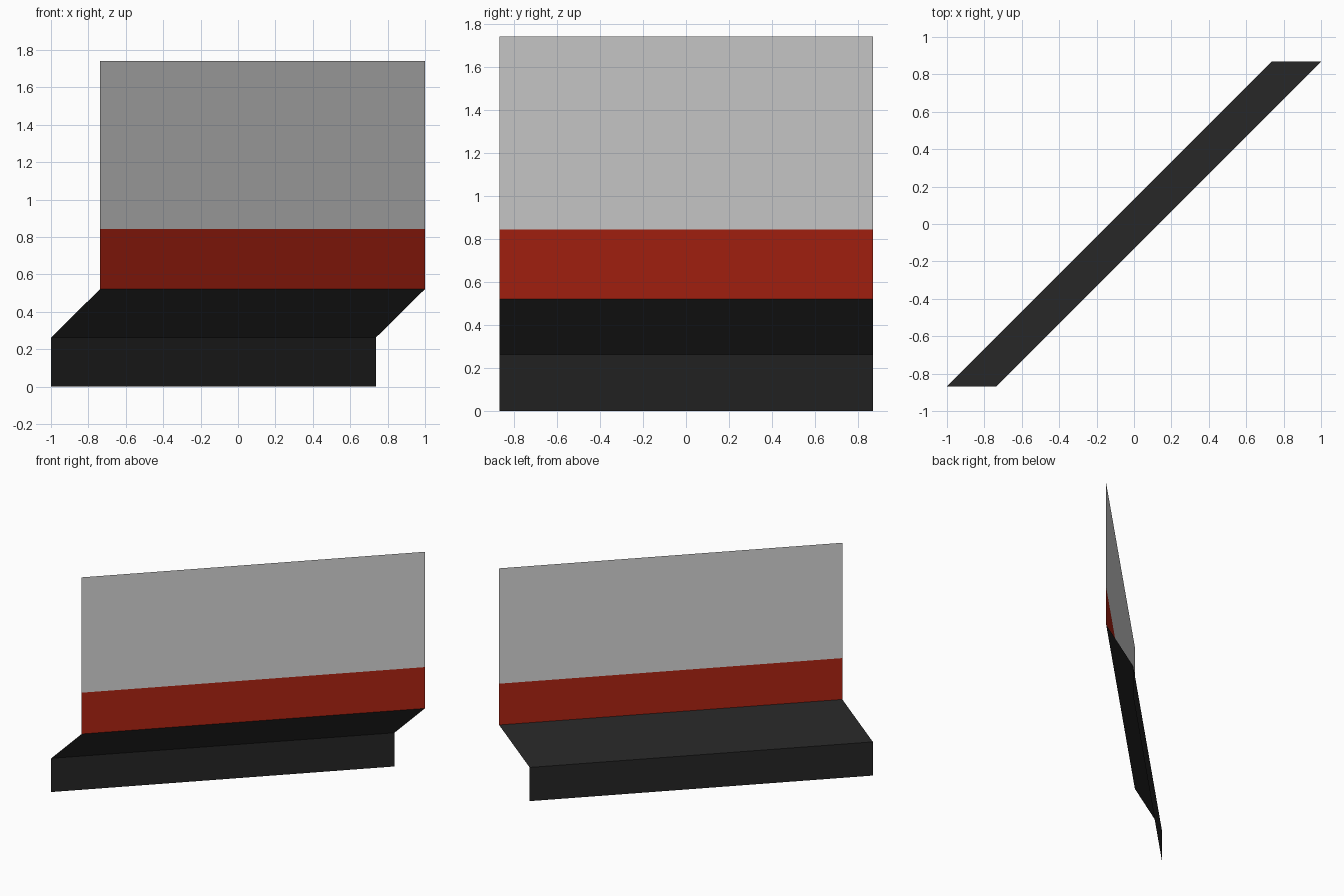
import bpy
import bmesh
from mathutils import Vector

cube = bpy.data.objects.get("Cube")
if cube:
    bpy.data.objects.remove(cube, do_unlink=True)


def make_material(name, rgb):
    mat = bpy.data.materials.new(name)
    mat.use_nodes = True
    color = (*rgb, 1.0)
    mat.diffuse_color = color
    mat.node_tree.nodes["Principled BSDF"].inputs["Base Color"].default_value = color
    return mat


black = make_material("matte black", (0.0185, 0.0185, 0.0185))
red = make_material("dark red", (0.434, 0.017, 0.006))
grey = make_material("light grey", (0.686, 0.686, 0.686))

# Every strip runs along the same diagonal
RUN = Vector((1.737, 1.737, 0))
START_Y = -0.868


def make_strip(name, low, high, mat):
    """Thin sheet swept along the diagonal between two (x, z) profile points."""
    bm = bmesh.new()
    a, b = (bm.verts.new((x, START_Y, z)) for x, z in (low, high))
    edge = bm.edges.new((a, b))
    swept = bmesh.ops.extrude_edge_only(bm, edges=[edge])["geom"]
    verts = [v for v in swept if isinstance(v, bmesh.types.BMVert)]
    bmesh.ops.translate(bm, verts=verts, vec=RUN)
    # Face the open side
    bm.normal_update()
    for face in bm.faces:
        if face.normal.x < 0:
            face.normal_flip()
    mesh = bpy.data.meshes.new(name)
    bm.to_mesh(mesh)
    bm.free()
    mesh.materials.append(mat)
    obj = bpy.data.objects.new(name, mesh)
    bpy.context.collection.objects.link(obj)


# Profile from the ground up: kerb, sloped ledge, band, panel
profile = [(-1.0, 0.0), (-1.0, 0.262), (-0.737, 0.522), (-0.737, 0.843), (-0.737, 1.74)]
parts = [("base_kerb", black), ("sloped_ledge", black), ("red_band", red), ("upper_panel", grey)]
for (name, mat), low, high in zip(parts, profile, profile[1:]):
    make_strip(name, low, high, mat)
